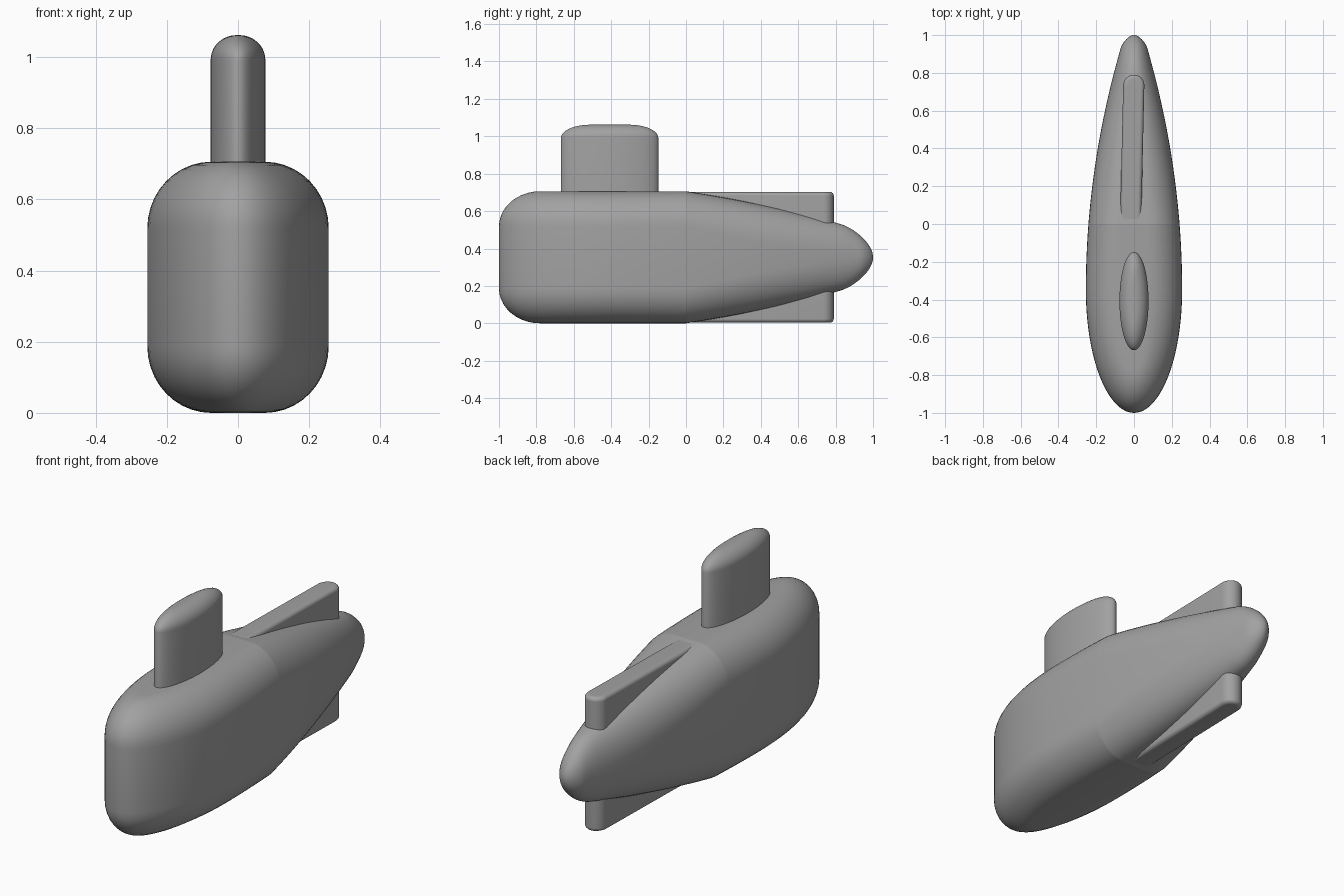
import bpy, bmesh
from math import sin, cos, pi, sqrt

if "Cube" in bpy.data.objects:
    bpy.data.objects.remove(bpy.data.objects["Cube"])

STEPS = 10
# contour levels: bottom edge rounding, then top edge rounding
LEVELS = [(-1, pi/2 * (1 - i/STEPS)) for i in range(STEPS + 1)] + \
         [(1, pi/2 * i/STEPS) for i in range(STEPS + 1)]

# dark grey paint
paint = bpy.data.materials.new("dark_grey")
paint.diffuse_color = (0.36, 0.36, 0.36, 1)
paint.use_nodes = True
paint.node_tree.nodes["Principled BSDF"].inputs["Base Color"].default_value = paint.diffuse_color


def layered_body(name, ys, point):
    """Stack horizontal contours; point(y, side, angle) gives half width, y, z, x shift."""
    bm = bmesh.new()
    rings = []
    for side, ang in LEVELS:
        right, left = [], []
        for y in ys:
            w, py, z, dx = point(y, side, ang)
            right.append(bm.verts.new((dx + w, py, z)))
            left.append(bm.verts.new((dx - w, py, z)))
        rings.append((right, left))
    n = len(ys)
    for (r0, l0), (r1, l1) in zip(rings, rings[1:]):
        for i in range(n - 1):
            bm.faces.new((r0[i], r0[i+1], r1[i+1], r1[i]))
            bm.faces.new((l0[i+1], l0[i], l1[i], l1[i+1]))
    # flat caps as strips from right to left
    for i in range(n - 1):
        r, l = rings[0]
        bm.faces.new((r[i+1], r[i], l[i], l[i+1]))
        r, l = rings[-1]
        bm.faces.new((r[i], r[i+1], l[i+1], l[i]))
    bmesh.ops.remove_doubles(bm, verts=bm.verts, dist=1e-5)
    bmesh.ops.dissolve_degenerate(bm, edges=bm.edges, dist=1e-5)
    bmesh.ops.recalc_face_normals(bm, faces=bm.faces)
    me = bpy.data.meshes.new(name)
    bm.to_mesh(me)
    bm.free()
    me.materials.append(paint)
    ob = bpy.data.objects.new(name, me)
    bpy.context.collection.objects.link(ob)
    bpy.ops.object.select_all(action='DESELECT')
    ob.select_set(True)
    bpy.context.view_layer.objects.active = ob
    bpy.ops.object.shade_smooth_by_angle(angle=0.7)
    return ob


def cap(y, start, end):
    """Elliptical rounding from 1 at start to 0 at end."""
    t = min(max((y - start) / (end - start), 0), 1)
    return sqrt(max(0, 1 - t*t))


# hull: teardrop plan, rounded edges, tapering tail
MID, HALF = -0.35, 0.353

def hull(y, side, ang):
    if y < MID:
        w = 0.255 * cap(y, MID, -1)
    else:
        w = (0.255 - 0.205 * ((y - MID) / 1.35)**2) * cap(y, 0.93, 1)
    t = max(y, 0)
    h = (HALF - 0.15*t - 0.075*t*t) * cap(y, 0.82, 1)
    d = 1 - cos(ang)                      # inset of this contour
    w *= 1 - d * (0.706 + 0.294*t)
    py = MID + (y - MID) * (1 - 0.34*d) if y < MID else y
    straight = 0.47 * (1 - t)
    return w, py, HALF + side * h * (straight + (1 - straight) * sin(ang)), 0

hull_ys = [MID - 0.65*cos(pi/2 * i/20) for i in range(20)]
hull_ys += [MID + 0.35 * i/6 for i in range(6)]
hull_ys += [0.82 * i/22 for i in range(22)]
hull_ys += [0.82 + 0.18 * sin(pi/2 * i/16) for i in range(17)]
body = layered_body("hull", hull_ys, hull)

# crease where the tail taper begins
for e in body.data.edges:
    if all(abs(body.data.vertices[v].co.y) < 1e-5 for v in e.vertices):
        e.use_edge_sharp = True


# conning tower: elliptical column with a domed top
def tower(y, side, ang):
    w = 0.077 * sqrt(max(0, 1 - y*y))
    if side < 0:
        return w, -0.408 + 0.26*y, 0.55, 0
    d = 1 - cos(ang)
    return w * (1 - 0.95*d), -0.408 + 0.26*y*(1 - 0.6*d), 0.992 + 0.07*sin(ang), 0

layered_body("conning_tower", [-cos(pi * i/40) for i in range(41)], tower)


# tail fin: one rounded slab passing through the hull, slightly skewed
R, Y0, Y1 = 0.056, -0.05, 0.79

def fin(y, side, ang):
    w = R * (cap(y, Y0 + R, Y0) if y < Y0 + R else cap(y, Y1 - R, Y1))
    k = 0.02 * (1 - cos(ang))
    mid = (Y0 + Y1) / 2
    py = mid + (y - mid) * (1 - k / (Y1 - mid))
    return w * (1 - k/R), py, HALF + side * (0.329 + 0.02*sin(ang)), -0.018 * (1 - py/Y1)

fin_ys = [Y0 + R*(1 - cos(pi/2 * i/8)) for i in range(9)]
fin_ys += [Y1 - R + R*sin(pi/2 * i/8) for i in range(9)]
layered_body("tail_fin", fin_ys, fin)
